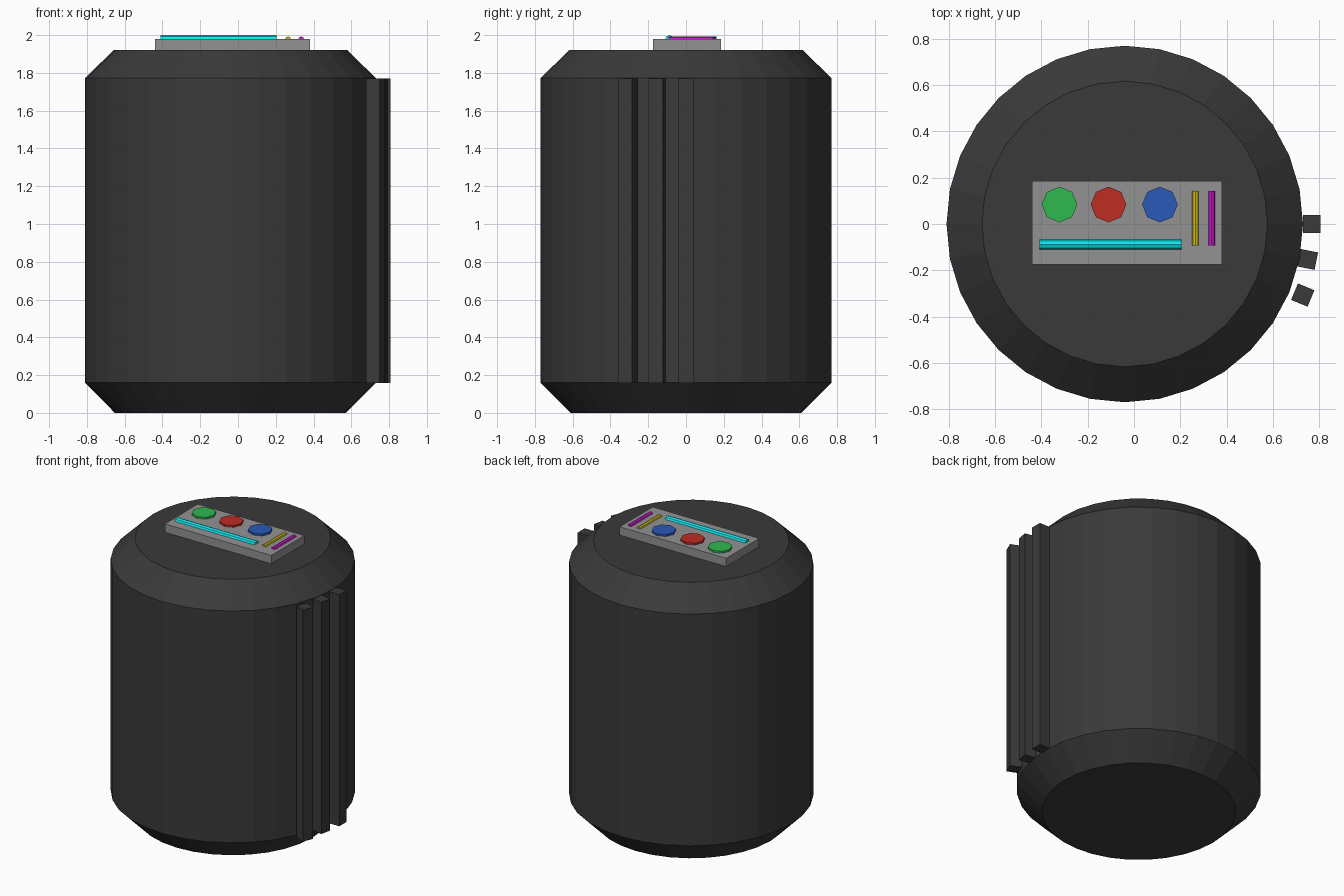
import bpy, bmesh
from math import radians, cos, sin, pi

if "Cube" in bpy.data.objects:
    bpy.data.objects.remove(bpy.data.objects["Cube"])


def paint(ob, name, rgb):
    mat = bpy.data.materials.get(name) or bpy.data.materials.new(name)
    mat.diffuse_color = (*rgb, 1)
    mat.use_nodes = True
    mat.node_tree.nodes["Principled BSDF"].inputs["Base Color"].default_value = mat.diffuse_color
    ob.data.materials.append(mat)


def lathe(name, profile, sides, loc, color, rot=(0, 0, 0)):
    """Capped solid of revolution from (radius, z) rings."""
    bm = bmesh.new()
    rings = [[bm.verts.new((r * cos(2 * pi * i / sides), r * sin(2 * pi * i / sides), z))
              for i in range(sides)] for r, z in profile]
    for a, b in zip(rings, rings[1:]):
        for i in range(sides):
            j = (i + 1) % sides
            bm.faces.new((a[i], a[j], b[j], b[i]))
    bm.faces.new(rings[0][::-1])
    bm.faces.new(rings[-1])
    mesh = bpy.data.meshes.new(name)
    bm.to_mesh(mesh)
    bm.free()
    ob = bpy.data.objects.new(name, mesh)
    ob.location, ob.rotation_euler = loc, rot
    bpy.context.collection.objects.link(ob)
    paint(ob, *color)
    return ob


def box(name, size, loc, color, turn=0):
    bpy.ops.mesh.primitive_cube_add(size=1, location=loc, rotation=(0, 0, radians(turn)))
    ob = bpy.context.object
    ob.name, ob.scale = name, size
    paint(ob, *color)
    return ob


DARK = ("dark_shell", (0.042, 0.042, 0.042))
GREY = ("panel_grey", (0.29, 0.29, 0.29))
GREEN = ("green", (0.03, 0.48, 0.08))
RED = ("red", (0.51, 0.026, 0.017))
BLUE = ("blue", (0.023, 0.1, 0.48))
CYAN = ("cyan", (0.005, 0.8, 0.87))
YELLOW = ("yellow", (0.6, 0.5, 0.01))
MAGENTA = ("magenta", (0.6, 0.01, 0.6))

# Chamfered drum body
lathe("body", [(0.612, 0), (0.77, 0.16), (0.77, 1.772), (0.617, 1.922)], 32, (-0.04, 0, 0), DARK)

# Three upright ribs on the right side
for i, (x, y) in enumerate([(0.768, 0), (0.75, -0.153), (0.729, -0.307)]):
    box(f"side_rib_{i + 1}", (0.077, 0.077, 1.612), (x, y, 0.963), DARK, -11.25 * i)

# Control panel on the lid
box("control_panel", (0.82, 0.362, 0.07), (-0.03, 0.005, 1.945), GREY)

# Octagonal buttons
for name, x, color in (("green_button", -0.322, GREEN), ("red_button", -0.11, RED),
                       ("blue_button", 0.112, BLUE)):
    lathe(name, [(0.077, 1.96), (0.077, 1.993)], 8, (x, 0.084, 0), color)

# Half-sunk indicator rods
lathe("cyan_bar", [(0.022, -0.307), (0.022, 0.307)], 8, (-0.102, -0.088, 1.978), CYAN,
      (0, radians(90), 0))
lathe("yellow_bar", [(0.015, -0.117), (0.015, 0.117)], 8, (0.265, 0.025, 1.978), YELLOW,
      (radians(90), 0, 0))
lathe("magenta_bar", [(0.015, -0.117), (0.015, 0.117)], 8, (0.335, 0.025, 1.978), MAGENTA,
      (radians(90), 0, 0))
